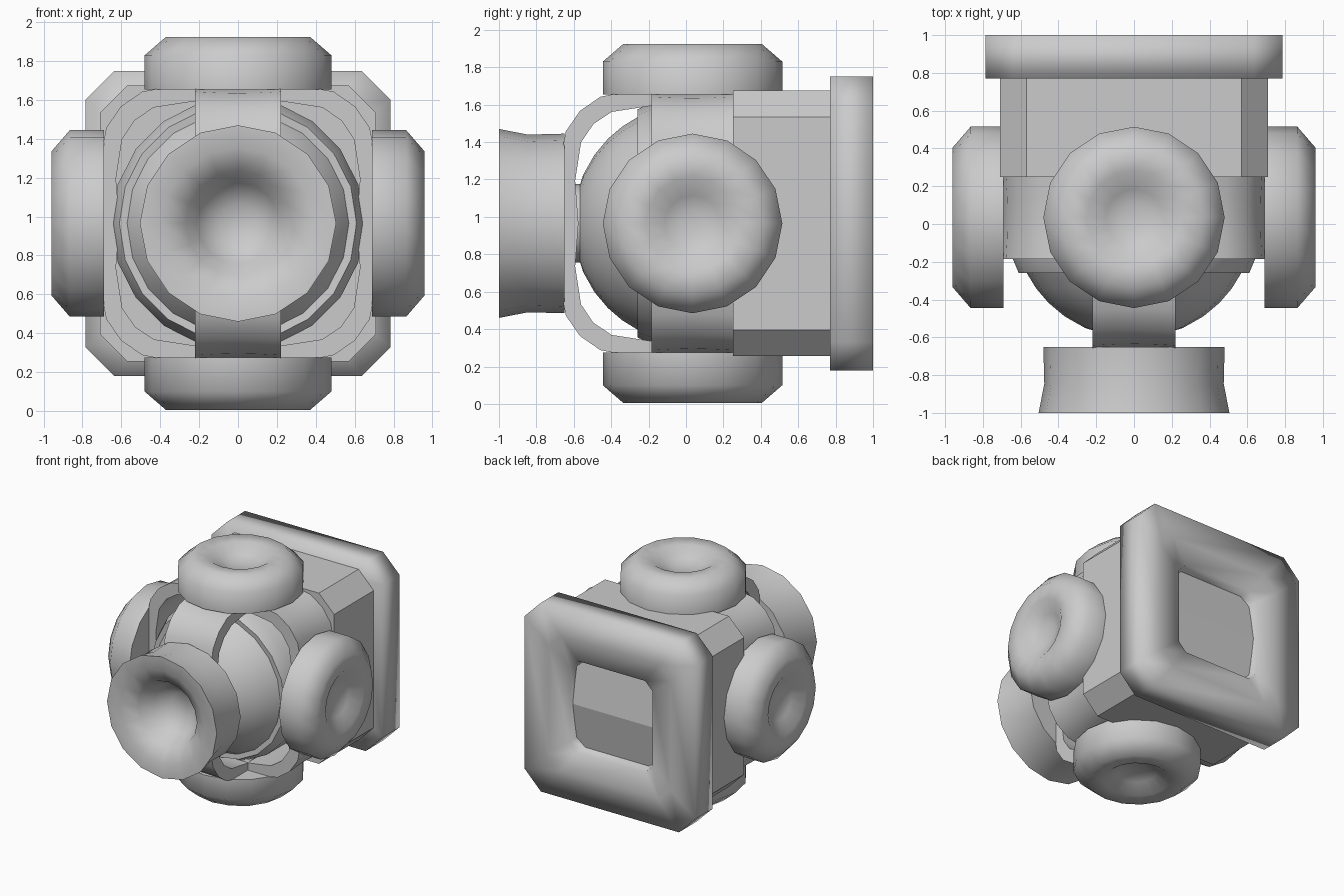
import bpy, bmesh
from math import sin, cos, pi, radians
from mathutils import Matrix, Vector

if "Cube" in bpy.data.objects:
    bpy.data.objects.remove(bpy.data.objects["Cube"], do_unlink=True)

CENTRE = Vector((0, 0.035, 0.965))

grey = bpy.data.materials.new("plain_grey")
grey.use_nodes = True
grey.diffuse_color = (0.6, 0.6, 0.6, 1)
grey.node_tree.nodes["Principled BSDF"].inputs["Base Color"].default_value = (0.6, 0.6, 0.6, 1)


def finish(name, bm, matrix, angle=50):
    bmesh.ops.recalc_face_normals(bm, faces=bm.faces)
    bm.transform(matrix)
    mesh = bpy.data.meshes.new(name)
    bm.to_mesh(mesh)
    bm.free()
    mesh.materials.append(grey)
    ob = bpy.data.objects.new(name, mesh)
    bpy.context.scene.collection.objects.link(ob)
    bpy.ops.object.select_all(action="DESELECT")
    ob.select_set(True)
    bpy.context.view_layer.objects.active = ob
    bpy.ops.object.shade_smooth_by_angle(angle=radians(angle))
    return ob


def skin(bm, loops, closed=False):
    """Bridge equal-sized closed loops of points with quads."""
    rings = [[bm.verts.new(p) for p in loop] for loop in loops]
    pairs = list(zip(rings, rings[1:]))
    if closed:
        pairs.append((rings[-1], rings[0]))
    for a, b in pairs:
        n = len(a)
        for i in range(n):
            j = (i + 1) % n
            bm.faces.new((a[i], a[j], b[j], b[i]))
    return rings


def lathe(name, profile, matrix, sides=16):
    """Turn (radius, height) points about z and cap both ends."""
    bm = bmesh.new()
    rings = skin(bm, [[(r * cos(2 * pi * i / sides), r * sin(2 * pi * i / sides), h)
                       for i in range(sides)] for r, h in profile])
    bm.faces.new(rings[0])
    bm.faces.new(rings[-1])
    return finish(name, bm, matrix)


def octagon(half, cut, y):
    """Square with cut corners, standing in the xz plane."""
    k = half - cut
    return [(x, y, z) for x, z in ((k, half), (half, k), (half, -k), (k, -half),
                                   (-k, -half), (-half, -k), (-half, k), (-k, half))]


def band(name, angles, matrix, closed):
    """Flat saddle-shaped strap swept round an angular ring in the xz plane."""
    section = ((-0.22, 0.0), (-0.22, 0.11), (-0.11, 0.085), (0, 0.075),
               (0.11, 0.085), (0.22, 0.11), (0.22, 0.0))
    bm = bmesh.new()
    loops = []
    for a in angles:
        d = Vector((cos(radians(a)), 0, sin(radians(a))))
        # Diagonal corners bulge out beyond the circle
        swell = 1 + 0.23 * abs(sin(radians(2 * a))) ** 2
        flare = 1 - 0.75 * abs(sin(radians(2 * a)))
        loops.append([d * ((0.61 + min(h, 0.075)) * swell + max(h - 0.075, 0) * flare)
                      + Vector((0, w, 0)) for w, h in section])
    rings = skin(bm, loops, closed)
    if not closed:
        bm.faces.new(rings[0])
        bm.faces.new(rings[-1])
    return finish(name, bm, matrix)


base = Matrix.Translation(CENTRE)

# Four dimpled pads: top, bottom and both sides
pad = [(0.48, 0.69), (0.48, 0.865), (0.37, 0.96), (0.25, 0.955),
       (0.15, 0.89), (0.07, 0.865)]
for name, turn in (("top_pad", 0), ("left_pad", 90), ("bottom_pad", 180), ("right_pad", 270)):
    lathe(name, pad, base @ Matrix.Rotation(radians(turn), 4, "Y"))

# Flared front nozzle with a deep bowl
forward = base @ Matrix.Rotation(radians(90), 4, "X")
lathe("front_nozzle", [(0.48, 0.685), (0.475, 0.88), (0.505, 1.035), (0.39, 1.03),
                       (0.27, 0.96), (0.21, 0.84), (0.1, 0.76)], forward)
lathe("front_neck", [(0.21, 0.45), (0.21, 0.72)], forward)

# Round core: collar and dome
dome = [(0.64 * cos(radians(a)), 0.64 * sin(radians(a))) for a in (27, 36, 45, 55, 66, 78, 87)]
lathe("core_dome", [(0.65, -0.25), (0.65, 0.2), (0.61, 0.295)] + dome, forward, 20)

# Straps: a full ring across, and a half ring over the front
steps = (0, 20, 36, 45, 54, 70)
full = [q + s for q in (0, 90, 180, 270) for s in steps]
band("cross_strap", full, base, True)
half = [a for a in full if 90 <= a <= 270]
band("front_strap", half, base @ Matrix.Rotation(radians(90), 4, "Z"), False)

# Rear housing
bm = bmesh.new()
ends = skin(bm, [octagon(0.71, 0.14, y) for y in (0.25, 0.79)])
for end in ends:
    bm.faces.new(end)
finish("rear_housing", bm, Matrix.Translation((0, 0, CENTRE.z)), 30)

# Rear frame with a shallow opening
bm = bmesh.new()
frame = skin(bm, [octagon(0.6, 0.12, 0.77), octagon(0.785, 0.15, 0.77),
                  octagon(0.785, 0.15, 1.0), octagon(0.56, 0.11, 1.0),
                  octagon(0.38, 0.07, 0.98), octagon(0.36, 0.07, 0.88)])
bm.faces.new(frame[0])
finish("rear_frame", bm, Matrix.Translation((0, 0, CENTRE.z)), 95)

# Ridged panel inside the opening
bm = bmesh.new()
skin(bm, [[(x, 0.86, -0.37), (x, 0.9, -0.37), (x, 0.96, 0), (x, 0.9, 0.37), (x, 0.86, 0.37)]
          for x in (-0.37, 0.37)])
finish("rear_panel", bm, Matrix.Translation((0, 0, CENTRE.z)), 15)
